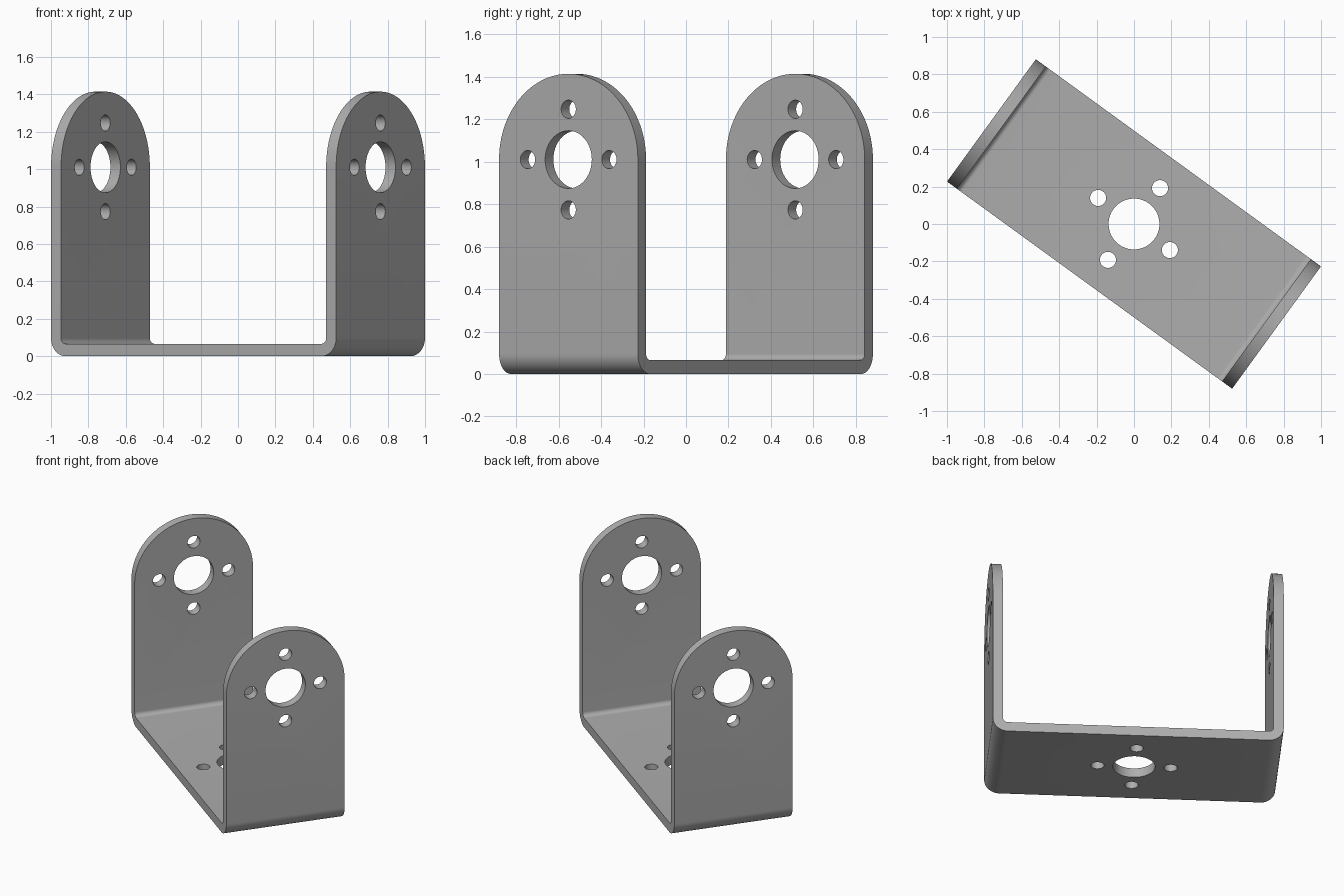
import bpy, bmesh
from math import sin, cos, pi, radians
from mathutils import Matrix, Vector

HALF_L, HALF_W, THICK = 0.942, 0.404, 0.066
OUTER_R, INNER_R = 0.096, 0.03
HOLE_Z = 1.01                      # centre of the rounded ends
HOLE_R, SCREW_R, SCREW_OFFSET = 0.136, 0.043, 0.237

cube = bpy.data.objects.get("Cube")
if cube:
    bpy.data.objects.remove(cube, do_unlink=True)

grey = bpy.data.materials.new("grey metal")
grey.use_nodes = True
colour = (0.42, 0.42, 0.42, 1)
grey.diffuse_color = colour
grey.node_tree.nodes["Principled BSDF"].inputs["Base Color"].default_value = colour


def arc(cx, cz, r, start, end, steps):
    angles = [radians(start + (end - start) * i / steps) for i in range(steps + 1)]
    return [(cx + r * cos(a), cz + r * sin(a)) for a in angles]


def make_object(name, bm):
    bmesh.ops.recalc_face_normals(bm, faces=bm.faces)
    mesh = bpy.data.meshes.new(name)
    bm.to_mesh(mesh)
    bm.free()
    obj = bpy.data.objects.new(name, mesh)
    bpy.context.collection.objects.link(obj)
    return obj


def prism(name, points, push):
    """Extrude a closed outline of 3D points along a vector."""
    bm = bmesh.new()
    face = bm.faces.new([bm.verts.new(p) for p in points])
    new = bmesh.ops.extrude_face_region(bm, geom=[face], use_keep_orig=True)["geom"]
    bmesh.ops.translate(bm, vec=push, verts=[v for v in new if isinstance(v, bmesh.types.BMVert)])
    return make_object(name, bm)


# Bent strip: U-shaped profile with rounded inner and outer bends
top = HOLE_Z + HALF_W + 0.1
bend = HALF_L - OUTER_R
right_half = arc(bend, OUTER_R, OUTER_R, 270, 360, 12) + [(HALF_L, top), (HALF_L - THICK, top)]
right_half += arc(bend, OUTER_R, INNER_R, 360, 270, 12)
left_half = [(-x, z) for x, z in reversed(right_half)]
bracket = prism("bracket", [(x, -HALF_W - 0.05, z) for x, z in right_half + left_half],
                Vector((0, 2 * HALF_W + 0.1, 0)))

# Side outline with a round top, used to trim the strip
outline = arc(0, HOLE_Z, HALF_W, 0, 180, 64) + [(-HALF_W, -0.1), (HALF_W, -0.1)]
trim = prism("outline_cutter", [(-1.2, y, z) for y, z in outline], Vector((2.4, 0, 0)))

# Centre hole with four screw holes, through both walls and the base
bm = bmesh.new()


def hole_pattern(matrix, depth):
    spots = [(0, 0, HOLE_R)]
    spots += [(SCREW_OFFSET * cos(k * pi / 2), SCREW_OFFSET * sin(k * pi / 2), SCREW_R)
              for k in range(4)]
    for u, v, r in spots:
        bmesh.ops.create_cone(bm, cap_ends=True, segments=48, radius1=r, radius2=r, depth=depth,
                              matrix=matrix @ Matrix.Translation((u, v, 0)))


hole_pattern(Matrix.Identity(4), 0.4)
hole_pattern(Matrix.Translation((0, 0, HOLE_Z)) @ Matrix.Rotation(pi / 2, 4, 'Y'), 2.4)
holes = make_object("hole_cutter", bm)

# Cut, keep the result and drop the helpers
for cutter, operation in ((trim, 'INTERSECT'), (holes, 'DIFFERENCE')):
    cutter.hide_render = True
    mod = bracket.modifiers.new(cutter.name, 'BOOLEAN')
    mod.operation, mod.solver, mod.object = operation, 'EXACT', cutter
graph = bpy.context.evaluated_depsgraph_get()
final = bpy.data.meshes.new_from_object(bracket.evaluated_get(graph))
bracket.modifiers.clear()
bracket.data = final
for cutter in (trim, holes):
    bpy.data.objects.remove(cutter, do_unlink=True)

final.materials.clear()
final.materials.append(grey)
bracket.rotation_euler.z = radians(-36)
bpy.ops.object.select_all(action='DESELECT')
bracket.select_set(True)
bpy.context.view_layer.objects.active = bracket
bpy.ops.object.shade_smooth_by_angle(angle=radians(30))
